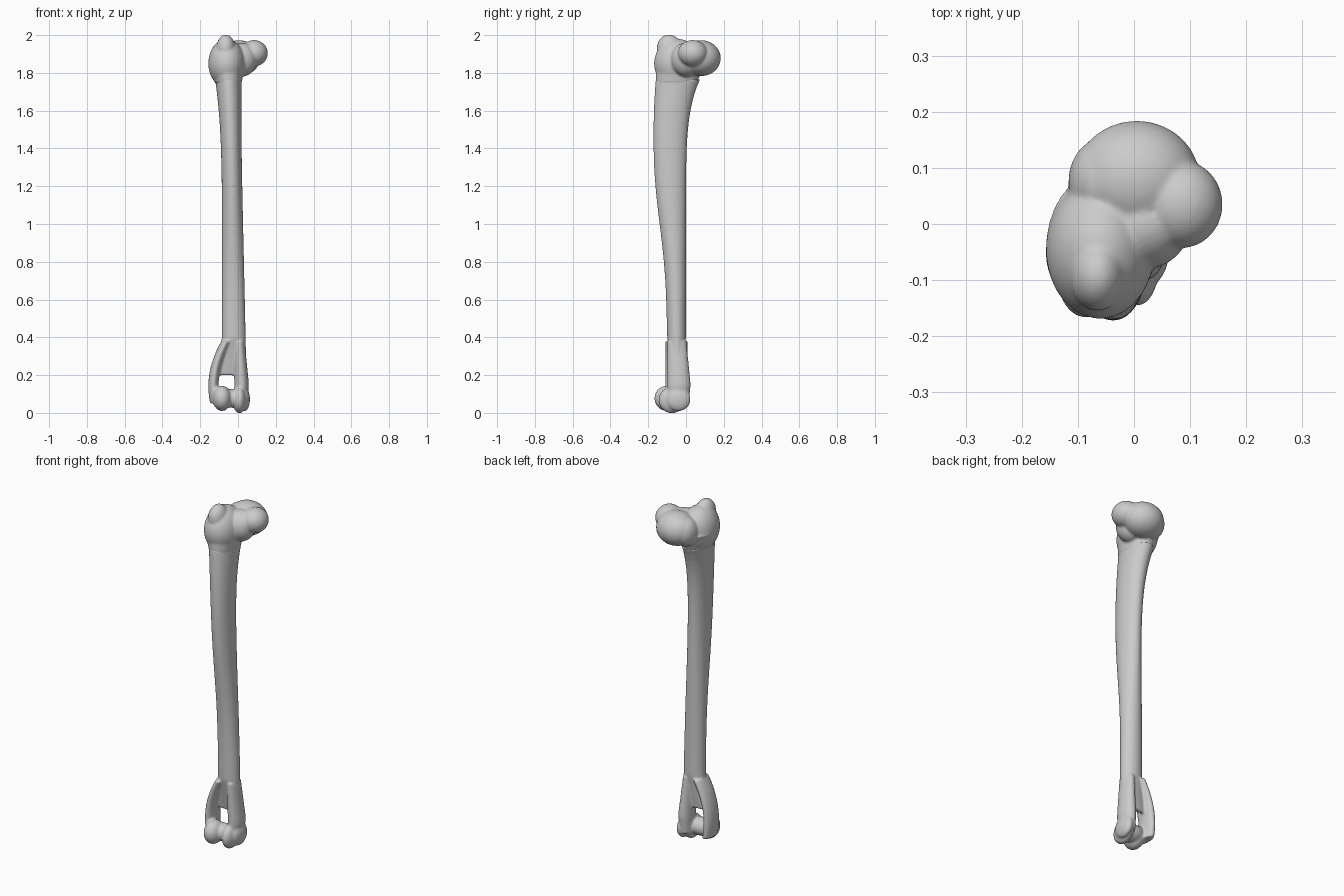
import bpy
import bmesh
import math
from mathutils import Matrix, Vector

old = bpy.data.objects.get("Cube")
if old:
    bpy.data.objects.remove(old, do_unlink=True)

bone_grey = bpy.data.materials.new("bone_grey")
bone_grey.use_nodes = True
colour = (0.6, 0.6, 0.6, 1)
bone_grey.diffuse_color = colour
bone_grey.node_tree.nodes["Principled BSDF"].inputs["Base Color"].default_value = colour


def mix(a, b, t):
    return a + (b - a) * t


def loft(bm, outline, bottom, top, steps, sides=40):
    """Skin oval rings; outline(z) gives the left, right, front and back limits."""
    rings = []
    for step in range(steps + 1):
        z = mix(bottom, top, step / steps)
        left, right, front, back = outline(z)
        ring = []
        for side in range(sides):
            angle = math.tau * side / sides
            x = mix(left, right, (math.cos(angle) + 1) / 2)
            y = mix(front, back, (math.sin(angle) + 1) / 2)
            ring.append(bm.verts.new((x, y, z)))
        rings.append(ring)
    for low, high in zip(rings, rings[1:]):
        for i in range(sides):
            j = (i + 1) % sides
            bm.faces.new((low[i], low[j], high[j], high[i]))
    bm.faces.new(rings[0])
    bm.faces.new(rings[-1])


def blob(bm, centre, radii):
    matrix = Matrix.Translation(Vector(centre)) @ Matrix.Diagonal((*radii, 1))
    bmesh.ops.create_icosphere(bm, subdivisions=4, radius=1, matrix=matrix)


def fuse(name, bm, smoothing):
    """Turn overlapping forms into one continuous, softened surface."""
    bmesh.ops.recalc_face_normals(bm, faces=bm.faces)
    mesh = bpy.data.meshes.new(name)
    bm.to_mesh(mesh)
    bm.free()
    mesh.materials.append(bone_grey)
    bone = bpy.data.objects.new(name, mesh)
    bpy.context.collection.objects.link(bone)
    remesh = bone.modifiers.new("Fuse", 'REMESH')
    remesh.mode = 'VOXEL'
    remesh.voxel_size = 0.006
    remesh.use_smooth_shade = True
    soften = bone.modifiers.new("Soften", 'SMOOTH')
    soften.factor = 0.5
    soften.iterations = smoothing


def shaft(z):
    # The top flares toward the shoulder; the foot thins to a web
    flare = max(z - 0.8, 0) ** 4 * 1.2
    pinch = min(max(0.4 - z, 0) / 0.2, 1)
    left = -0.085 - 0.035 * flare - 0.03 * pinch
    right = 0.05 - 0.023 * z + 0.01 * flare
    front = -0.14 - 0.042 * math.tanh(3 * (z - 1)) + 0.02 * flare
    back = 0.07 * flare ** 1.5
    return left, right, mix(front, -0.055, pinch), mix(back, -0.025, pinch)


def outer_column(z):
    middle = 1.2 * (z - 0.14) ** 2 - 0.13
    return middle - 0.027, middle + 0.027, -0.11, 0.01


def inner_column(z):
    lean = 0.1 * abs(z - 0.15)
    return -0.02, 0.058 - lean, -0.1, 0.025 - lean


def collar(z):
    rise = (z - 1.745) * 10
    return -0.12 - 0.035 * rise, 0.02 + 0.015 * rise, -0.16, 0.06 + 0.03 * rise


# Shaft and the two columns beside the opening
bm = bmesh.new()
loft(bm, shaft, 0.2, 1.765, 40)
loft(bm, outer_column, 0.05, 0.38, 14)
loft(bm, inner_column, 0.05, 0.38, 14)

# Elbow joint: two rounded condyles, inner knob and grooved bridge
blob(bm, (-0.085, -0.1, 0.077), (0.05, 0.067, 0.067))
blob(bm, (0.008, -0.075, 0.068), (0.036, 0.07, 0.07))
blob(bm, (0.035, -0.04, 0.072), (0.028, 0.064, 0.063))
blob(bm, (-0.04, -0.075, 0.077), (0.085, 0.052, 0.05))
fuse("shaft_and_elbow_joint", bm, 6)

# Shoulder end: collar and tall front tubercle
bm = bmesh.new()
loft(bm, collar, 1.745, 1.85, 6)
blob(bm, (-0.06, -0.045, 1.85), (0.097, 0.124, 0.13))
blob(bm, (-0.065, -0.09, 1.93), (0.05, 0.065, 0.073))

# Rounded head leaning back and inward
blob(bm, (0.005, 0.08, 1.878), (0.112, 0.104, 0.095))
blob(bm, (0.085, 0.035, 1.904), (0.073, 0.078, 0.07))
blob(bm, (-0.055, 0.075, 1.87), (0.062, 0.078, 0.082))
blob(bm, (0.02, 0, 1.87), (0.08, 0.08, 0.09))
fuse("shoulder_head", bm, 8)
